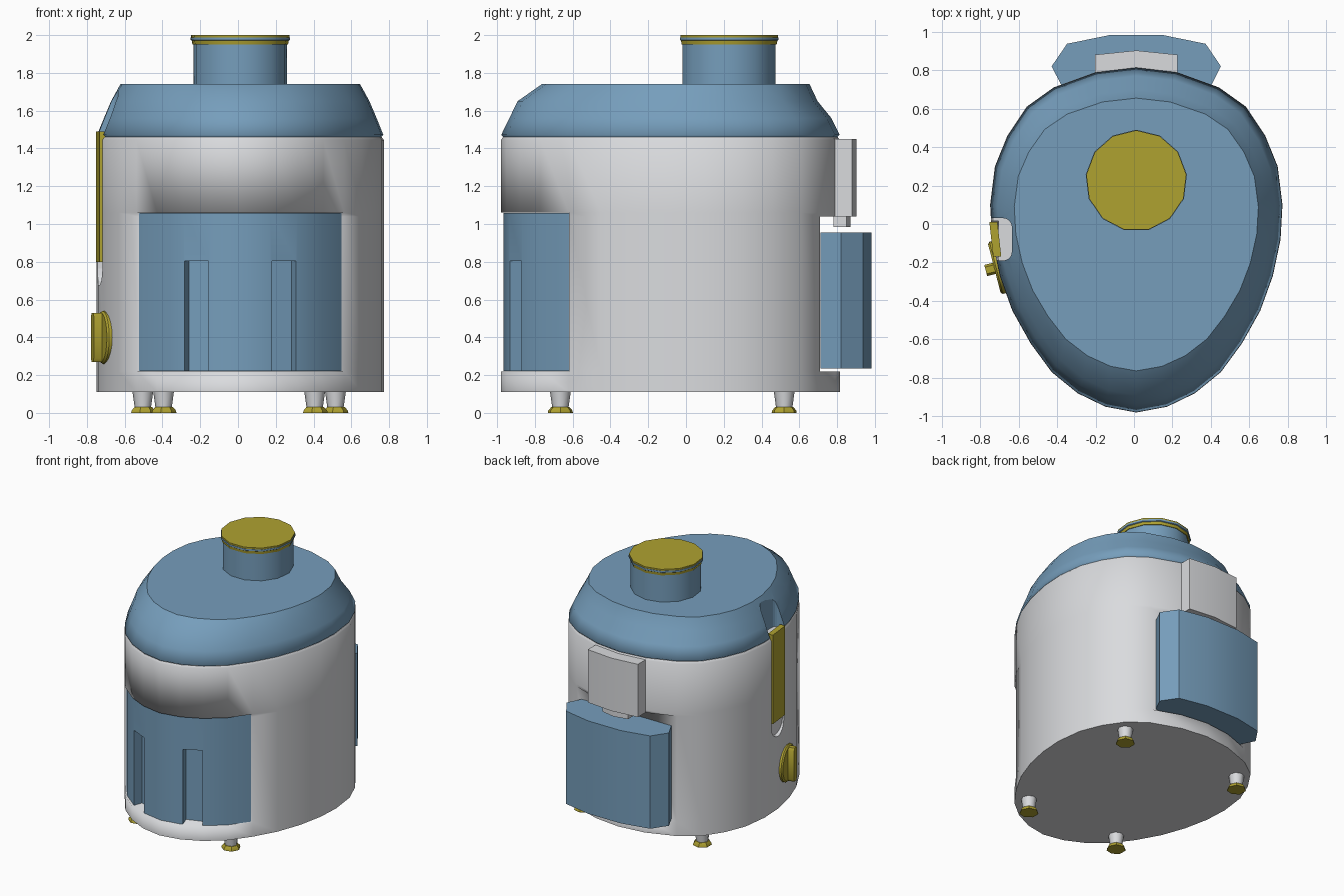
import bpy, bmesh
from math import sin, cos, pi, radians
from mathutils import Matrix, Vector

old = bpy.data.objects.get("Cube")
if old:
    bpy.data.objects.remove(old)

CX = 0.012


def material(name, rgb):
    m = bpy.data.materials.new(name)
    m.use_nodes = True
    col = (*rgb, 1)
    m.diffuse_color = col
    m.node_tree.nodes["Principled BSDF"].inputs["Base Color"].default_value = col
    return m


BLUE = material("steel blue", (0.18, 0.34, 0.50))
WHITE = material("light grey", (0.70, 0.71, 0.73))
YELLOW = material("mustard", (0.43, 0.36, 0.03))


def loft(name, rings, mat, angle=35, matrix=None):
    """Skin closed rings of equal length and cap both ends.
    angle None = smooth sides with flat caps, 0 = flat."""
    bm = bmesh.new()
    loops = [[bm.verts.new(p) for p in ring] for ring in rings]
    n = len(loops[0])
    for a, b in zip(loops, loops[1:]):
        for i in range(n):
            f = bm.faces.new((a[i], a[(i + 1) % n], b[(i + 1) % n], b[i]))
            f.smooth = angle is None
    bm.faces.new(loops[0][::-1])
    bm.faces.new(loops[-1])
    bmesh.ops.remove_doubles(bm, verts=bm.verts, dist=1e-5)
    bmesh.ops.recalc_face_normals(bm, faces=bm.faces)
    me = bpy.data.meshes.new(name)
    bm.to_mesh(me)
    bm.free()
    me.materials.append(mat)
    ob = bpy.data.objects.new(name, me)
    bpy.context.collection.objects.link(ob)
    if matrix:
        ob.matrix_world = matrix
    if angle:
        activate(ob)
        bpy.ops.object.shade_smooth_by_angle(angle=radians(angle))
    return ob


def activate(ob):
    bpy.ops.object.select_all(action='DESELECT')
    ob.select_set(True)
    bpy.context.view_layer.objects.active = ob


def prism(name, outline, z0, z1, mat, angle=35, matrix=None):
    return loft(name, [[(x, y, z) for x, y in outline] for z in (z0, z1)], mat, angle, matrix)


def turned(name, profile, sides, mat, at=(0, 0), start=0.0, angle=35, matrix=None):
    """Round part from (radius, z) pairs."""
    rings = [[(at[0] + r * cos(start + 2 * pi * i / sides),
               at[1] + r * sin(start + 2 * pi * i / sides), z) for i in range(sides)]
             for r, z in profile]
    return loft(name, rings, mat, angle, matrix)


def cut(target, cutter):
    bpy.context.view_layer.update()
    mod = target.modifiers.new("cut", 'BOOLEAN')
    mod.operation = 'DIFFERENCE'
    mod.solver = 'EXACT'
    mod.object = cutter
    activate(target)
    bpy.ops.object.modifier_apply(modifier=mod.name)
    bpy.data.objects.remove(cutter)


# Egg-shaped plan, from the back round to the front
half = [(0, .815), (.21, .79), (.43, .71), (.57, .61), (.67, .46), (.735, .30),
        (.76, .10), (.75, -.08), (.71, -.27), (.645, -.45), (.55, -.62),
        (.44, -.77), (.305, -.88), (.16, -.95), (0, -.98)]
egg = half + [(-x, y) for x, y in half[-2:0:-1]]
MID = -0.083


def ring(z, sx=1.0, sy=1.0, shift=0.0, front=-2.0, back=2.0):
    pts = []
    for x, y in egg:
        y = MID + shift + (y - MID) * sy
        pts.append((CX + x * sx, min(max(y, front), back), z))
    return pts


# Main housing with a bay at the front and one at the back
F, B = -.62, .71
body = loft("main_housing", [
    ring(.11), ring(.22), ring(.22, front=F, back=B), ring(1.04, front=F, back=B),
    ring(1.04, front=F), ring(1.06, front=F), ring(1.06), ring(1.445),
    ring(1.46, .985, .987)], WHITE, None)

# Groove for the latch, with a rounded lower end
gy, gr = -.08, .095
arch = [(gy + gr * cos(pi + pi * i / 8), .765 + gr * sin(pi + pi * i / 8)) for i in range(9)]
slot = arch + [(gy + gr, 1.6), (gy - gr, 1.6)]
cut(body, loft("groove_cutter", [[(x, y, z) for y, z in slot] for x in (-.9, -.705)], WHITE, 0))

# Lid, with a matching rounded groove
lid = loft("lid", [
    ring(1.455, .975, .978), ring(1.472, .997, .998), ring(1.56, .95, .95),
    ring(1.65, .90, .885, -.015), ring(1.74, .835, .79, .028)], BLUE, None)
r = .045
plan = [(-.95, -.19), (-.95, .03)]
for cy, a0 in ((.03 - r, pi / 2), (-.19 + r, 0)):
    plan += [(-.635 - r + r * cos(a0 - pi / 2 * i / 5), cy + r * sin(a0 - pi / 2 * i / 5))
             for i in range(6)]
cut(lid, prism("lid_cutter", plan, 1.4, 1.9, BLUE, 0))

# Feed chute and pusher
chute = (CX, .225)
turned("feed_chute", [(.25, 1.70), (.25, 1.965), (.265, 1.975), (.265, 1.988)],
       13, BLUE, chute, pi / 2)
turned("pusher", [(.255, 1.95), (.262, 1.988), (.262, 2.0)], 13, YELLOW, chute, pi / 2)

# Front container with two finger slots
front = [(CX + x * .985, MID + (y - MID) * .985) for x, y in egg if y < -.6]
box = prism("front_container", front, .223, 1.057, BLUE)
for side in (-1, 1):
    hw = .07
    rect = [(-hw, -.1), (hw, -.1), (hw, .09), (-hw, .09)]
    mat = Matrix.Translation((CX + side * .235, -.915, 0)) @ Matrix.Rotation(side * radians(19), 4, 'Z')
    cut(box, prism("slot_cutter", rect, .1, .805, BLUE, 0, mat))

# Rear container
rear = [(.385, .712), (.44, .82), (.36, .937), (.14, .982)]
rear += [(-x, y) for x, y in reversed(rear)]
prism("rear_container", [(CX + x, y) for x, y in rear], .235, .955, BLUE)

# Rear catch and its lower tab
for name, w, y0, y1, z0, z1 in (("rear_catch", .215, .76, .88, 1.04, 1.45),
                                ("rear_catch_tab", .11, .78, .85, .985, 1.06)):
    outline = [(-w, y0), (w, y0), (w, y1), (0, y1 + .022), (-w, y1)]
    prism(name, [(CX + x, y) for x, y in outline], z0, z1, WHITE)

# Side latch
prism("latch_strip", [(-.752, .01), (-.732, -.17), (-.69, -.17), (-.71, .01)],
      .80, 1.49, YELLOW, 0)

# Control knob: disc and grip, facing out of the side
normal = Vector((-.97, -.25, 0)).normalized()
side = Vector((0, 0, 1)).cross(normal)
frame = Matrix((side, Vector((0, 0, 1)), normal)).transposed().to_4x4()
frame = Matrix.Translation((-.705, -.225, .40)) @ frame
turned("knob_disc", [(.14, -.03), (.14, .012), (.13, .022)], 20, YELLOW, matrix=frame)
grip = [(-.03, -.11), (-.018, -.13), (.018, -.13), (.03, -.11),
        (.03, .11), (.018, .13), (-.018, .13), (-.03, .11)]
prism("knob_grip", grip, 0, .068, YELLOW, matrix=frame)

# Feet
for sx in (-1, 1):
    for end, x, y in (("front", .40, -.665), ("rear", .51, .52)):
        label = end + ("_left" if sx > 0 else "_right")
        at = (CX * .5 + sx * x, y)
        turned(label + "_foot", [(.042, .02), (.056, .12)], 8, WHITE, at, angle=50)
        turned(label + "_foot_pad", [(.068, 0), (.066, .012), (.05, .03)], 7, YELLOW, at)
